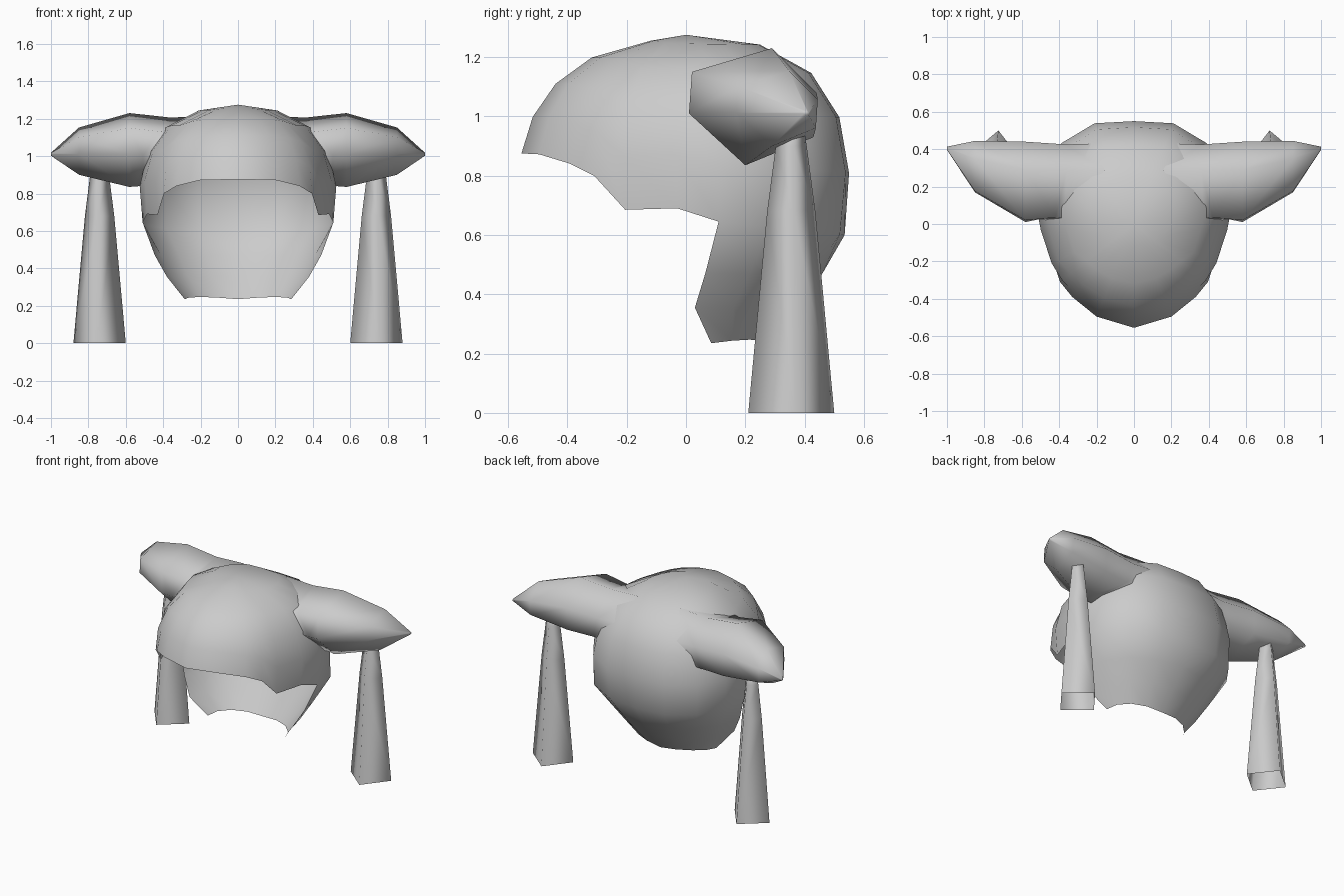
import bpy, bmesh, math

if "Cube" in bpy.data.objects:
    bpy.data.objects.remove(bpy.data.objects["Cube"])

grey = bpy.data.materials.new("plain grey")
grey.diffuse_color = (0.6, 0.6, 0.6, 1)
grey.use_nodes = True
grey.node_tree.nodes["Principled BSDF"].inputs["Base Color"].default_value = grey.diffuse_color


def make(name, bm, angle):
    me = bpy.data.meshes.new(name)
    bmesh.ops.recalc_face_normals(bm, faces=bm.faces)
    bm.to_mesh(me)
    bm.free()
    me.materials.append(grey)
    ob = bpy.data.objects.new(name, me)
    bpy.context.collection.objects.link(ob)
    bpy.ops.object.select_all(action='DESELECT')
    ob.select_set(True)
    bpy.context.view_layer.objects.active = ob
    bpy.ops.object.shade_smooth_by_angle(angle=math.radians(angle))
    return ob


def interp(table, v):
    for (a, ra), (b, rb) in zip(table, table[1:]):
        if v <= b:
            return ra + (rb - ra) * max(0, v - a) / (b - a)
    return table[-1][1]


def strip(bm, a, b):
    for i in range(len(a) - 1):
        bm.faces.new((a[i], a[i + 1], b[i + 1], b[i]))


def loft(name, rings, angle, sign):
    """Tube through equal rings, closed at the far end only."""
    bm = bmesh.new()
    rows = [[bm.verts.new((sign * x, y, z)) for x, y, z in r] for r in rings]
    for a, b in zip(rows, rows[1:]):
        strip(bm, a + a[:1], b + b[:1])
    bm.faces.new(rows[-1])
    return make(name, bm, angle)


# Hood: open shell, upper rows all round, lower rows at the back only
TOP = 1.275
low = [(0.6, .535), (.88, .555), (1.01, .513)]
front = low + [(1.13, .425), (1.21, .30), (1.25, .15), (TOP, 0)]
back = low + [(1.15, .42), (1.21, .335), (1.255, .215), (TOP, 0)]


def hood_radius(a, z):
    """Radius before the .94 squeeze in x; the rear quarters bulge a little."""
    t = min(1, max(0, .5 + a / 1.2))
    r = interp(front, z) * (1 - t) + interp(back, z) * t
    return r * (1 + .085 * max(0, math.sin(2 * a)))


rim = [(0, -.555, .875), (.2, -.495, .872), (.33, -.39, .84), (.395, -.31, .8),
       (.43, -.205, .685), (.487, -.03, .69), (.51, .11, .645)]
BACK = 4                                    # steps from the side to the back
steps = [math.pi / 2 * i / BACK for i in range(BACK + 1)]
for u in steps[1:]:
    f = 1 + .06 * math.sin(2 * u)
    rim.append((.51 * math.cos(u) * f, .11 + .425 * math.sin(u) * f, .645 - .045 * math.sin(u)))
rows = []
for k, pinch in enumerate((0, .3, .7, 1, 1), 1):
    row = []
    for x, y, ze in rim:
        if k < 5:
            a = math.atan2(y, x / .94)
            z = ze + (TOP - ze) * math.cos(math.pi / 2 * k / 5)
            # the front sides draw in towards the rim
            p = min(1, math.hypot(x / .94, y) / hood_radius(a, ze)) if y < 0 else 1
            r = hood_radius(a, z) * (1 + (p - 1) * pinch)
            row.append((.94 * r * math.cos(a), r * math.sin(a), z))
        else:
            row.append((x, y, ze))
    rows.append(row)
for z, xs, ys, yb, dz in ((.47, .445, .065, .46, 0), (.355, .38, .03, .37, 0), (.235, .285, .085, .27, .012)):
    rows.append([(xs * math.cos(u), ys + (yb - ys) * math.sin(u), z + dz * math.sin(2 * u))
                 for u in steps])

bm = bmesh.new()
for s in (1, -1):
    vr = [[bm.verts.new((s * x, y, z)) for x, y, z in r] for r in rows]
    pole = bm.verts.new((0, 0, TOP))
    for i in range(len(rim) - 1):
        bm.faces.new((pole, vr[0][i], vr[0][i + 1]))
    for a, b in zip(vr, vr[1:]):
        strip(bm, a[-len(b):], b)
bmesh.ops.remove_doubles(bm, verts=bm.verts, dist=.0005)
make("hood", bm, 80)

# Side buns: six-sided tapering lofts rooted just under the hood surface
section = [(.02, 1.15), (.29, 1.23), (.44, 1.08), (.43, .93), (.2, .835), (.01, 1.01)]


def place(scale, cy, cz):
    return [(cy + (y - .23) * scale, cz + (z - 1.03) * scale) for y, z in section]


root, neck = [], []
for (y, z), (yn, zn) in zip(place(.95, .23, 1.025), place(.93, .23, 1.02)):
    r = hood_radius(math.atan2(y, .35), z)
    x = max(.12, .94 * math.sqrt(max(0, r * r - y * y)) - .03)
    root.append((x, y, z))
    neck.append((max(x + .05, .36), yn, zn))
bun_rings = [root, neck]
for x, scale, cy, cz in ((.58, 1, .23, 1.03), (.85, .64, .31, 1.025), (1.0, .04, .405, 1.01)):
    bun_rings.append([(x, y, z) for y, z in place(scale, cy, cz)])

# Legs: tapering four-sided posts, open underneath
base = [(-.015, .145), (.14, .015), (.015, -.145), (-.14, -.015)]
leg_rings = [[(.74 + dx * f, .355 + dy * f, z) for dx, dy in base]
             for z, f in ((0, 1), (.68, .56), (.9, .36), (1.0, .25))]
for side, s in (("right", 1), ("left", -1)):
    loft(side + "_bun", bun_rings, 100, s)
    loft(side + "_leg", leg_rings, 180, s)
